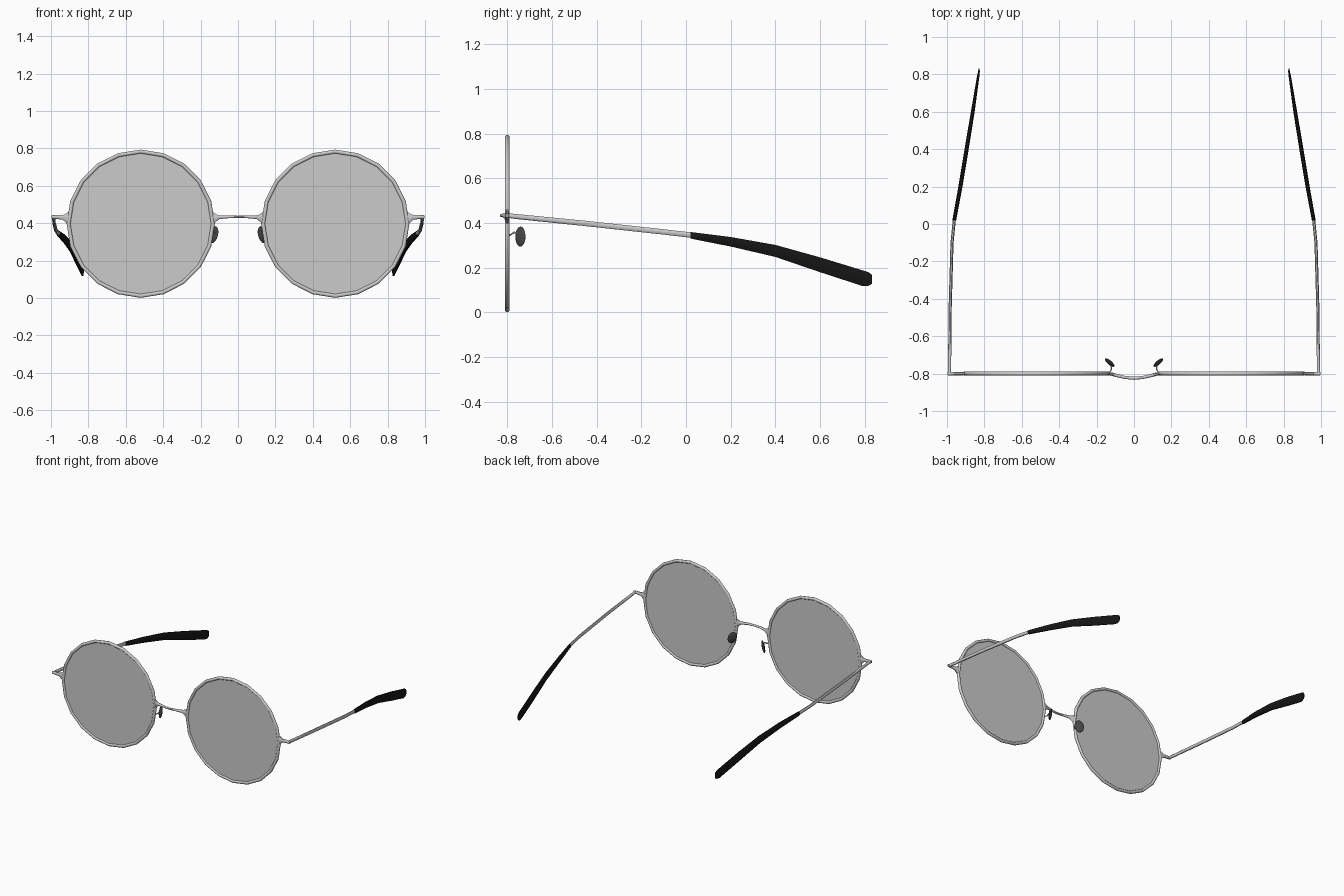
import bpy, bmesh
from math import sin, cos, pi, radians
from mathutils import Matrix, Vector

if "Cube" in bpy.data.objects:
    bpy.data.objects.remove(bpy.data.objects["Cube"])

CX, CZ, FY = 0.52, 0.397, -0.80     # lens centre and front plane
SIDES = 20


def mat(name, v):
    m = bpy.data.materials.new(name)
    m.diffuse_color = (v, v, v, 1)
    m.use_nodes = True
    m.node_tree.nodes["Principled BSDF"].inputs["Base Color"].default_value = m.diffuse_color
    return m


BLACK, DARK = mat("black_plastic", 0.008), mat("dark_pad", 0.06)


def finish(name, bm, material=None, mirror=True, angle=50):
    bmesh.ops.recalc_face_normals(bm, faces=bm.faces)
    me = bpy.data.meshes.new(name)
    bm.to_mesh(me)
    bm.free()
    ob = bpy.data.objects.new(name, me)
    bpy.context.collection.objects.link(ob)
    if material:
        me.materials.append(material)
    if mirror:
        ob.modifiers.new("mirror", 'MIRROR').use_mirror_merge = False
    bpy.ops.object.select_all(action='DESELECT')
    ob.select_set(True)
    bpy.context.view_layer.objects.active = ob
    bpy.ops.object.shade_smooth_by_angle(angle=radians(angle))
    return ob


def loft(name, stations, closed=False, n=8, **kw):
    """Sweep ellipses; each station is (centre, half axis u, half axis v)."""
    bm = bmesh.new()
    rings = []
    for c, u, v in stations:
        c, u, v = Vector(c), Vector(u), Vector(v)
        rings.append([bm.verts.new(c + u * cos(2 * pi * (i + .5) / n) + v * sin(2 * pi * (i + .5) / n))
                      for i in range(n)])
    pairs = list(zip(rings, rings[1:] + rings[:1]))
    for a, b in pairs if closed else pairs[:-1]:
        for i in range(n):
            j = (i + 1) % n
            bm.faces.new((a[i], a[j], b[j], b[i]))
    if not closed:
        bm.faces.new(rings[0])
        bm.faces.new(rings[-1])
    return finish(name, bm, **kw)


# round wire rims
rim = []
for k in range(SIDES):
    a = 2 * pi * k / SIDES
    d = Vector((cos(a), 0, sin(a)))
    rim.append((Vector((CX, FY, CZ)) + d * 0.386, d * 0.011, (0, 0.011, 0)))
loft("rim", rim, closed=True)

# thin flat lenses
bm = bmesh.new()
bmesh.ops.create_cone(bm, cap_ends=True, segments=SIDES, radius1=0.382, radius2=0.382, depth=0.006,
                      matrix=Matrix.Translation((CX, FY, CZ)) @ Matrix.Rotation(pi / 2, 4, 'X'))
finish("lens", bm, angle=30)


def across(rows):
    return [((x, y, z), (0, ry, 0), (0, 0, rz)) for x, y, z, ry, rz in rows]


# bridge, flared where it joins the rims and bowed forward
half = [(0.135, -0.80, 0.425, 0.008, 0.040), (0.118, -0.803, 0.427, 0.010, 0.022),
        (0.100, -0.808, 0.432, 0.010, 0.011), (0.050, -0.820, 0.434, 0.009, 0.008)]
rows = [(-r[0], *r[1:]) for r in half] + [(0, -0.825, 0.433, 0.009, 0.007)] + half[::-1]
loft("bridge", across(rows), mirror=False)

# flared end pieces outside the rims
loft("end_piece", across([(0.900, -0.80, 0.425, 0.008, 0.042), (0.920, -0.80, 0.427, 0.010, 0.027),
                          (0.938, -0.80, 0.431, 0.010, 0.013), (0.975, -0.80, 0.433, 0.010, 0.011),
                          (0.992, -0.80, 0.433, 0.011, 0.011), (0.998, -0.80, 0.433, 0.007, 0.008)]))


def along(rows):
    return [((x, y, z), (rx, 0, 0), (0, 0, rz)) for x, y, z, rx, rz in rows]


# slim metal temples
loft("temple", along([(0.987, -0.805, 0.434, 0.010, 0.010), (0.986, -0.77, 0.430, 0.009, 0.012),
                      (0.983, -0.45, 0.398, 0.009, 0.013), (0.973, -0.10, 0.360, 0.009, 0.013),
                      (0.960, 0.03, 0.345, 0.009, 0.013)]))

# black temple tips, widening toward the ear
loft("temple_tip", along([(0.961, 0.02, 0.345, 0.011, 0.016), (0.928, 0.20, 0.316, 0.012, 0.023),
                          (0.895, 0.40, 0.275, 0.012, 0.029), (0.862, 0.60, 0.213, 0.011, 0.036),
                          (0.833, 0.79, 0.153, 0.007, 0.038), (0.829, 0.815, 0.149, 0.005, 0.034),
                          (0.828, 0.832, 0.148, 0.003, 0.022)]), material=BLACK)

# nose pads
bm = bmesh.new()
bmesh.ops.create_uvsphere(bm, u_segments=12, v_segments=8, radius=1,
                          matrix=Matrix.Translation((0.130, -0.741, 0.339)) @ Matrix.Rotation(radians(-45), 4, 'Z')
                          @ Matrix.Rotation(radians(12), 4, 'X') @ Matrix.Rotation(radians(-8), 4, 'Y')
                          @ Matrix.Diagonal((0.010, 0.032, 0.046, 1)))
finish("nose_pad", bm, material=DARK)

# wire arms carrying the pads
r = 0.004
loft("pad_arm", [(c, (r, 0, 0), (0, 0, r)) for c in
                 [(0.137, -0.800, 0.345), (0.124, -0.785, 0.347), (0.120, -0.770, 0.358), (0.128, -0.745, 0.350)]], n=6)
